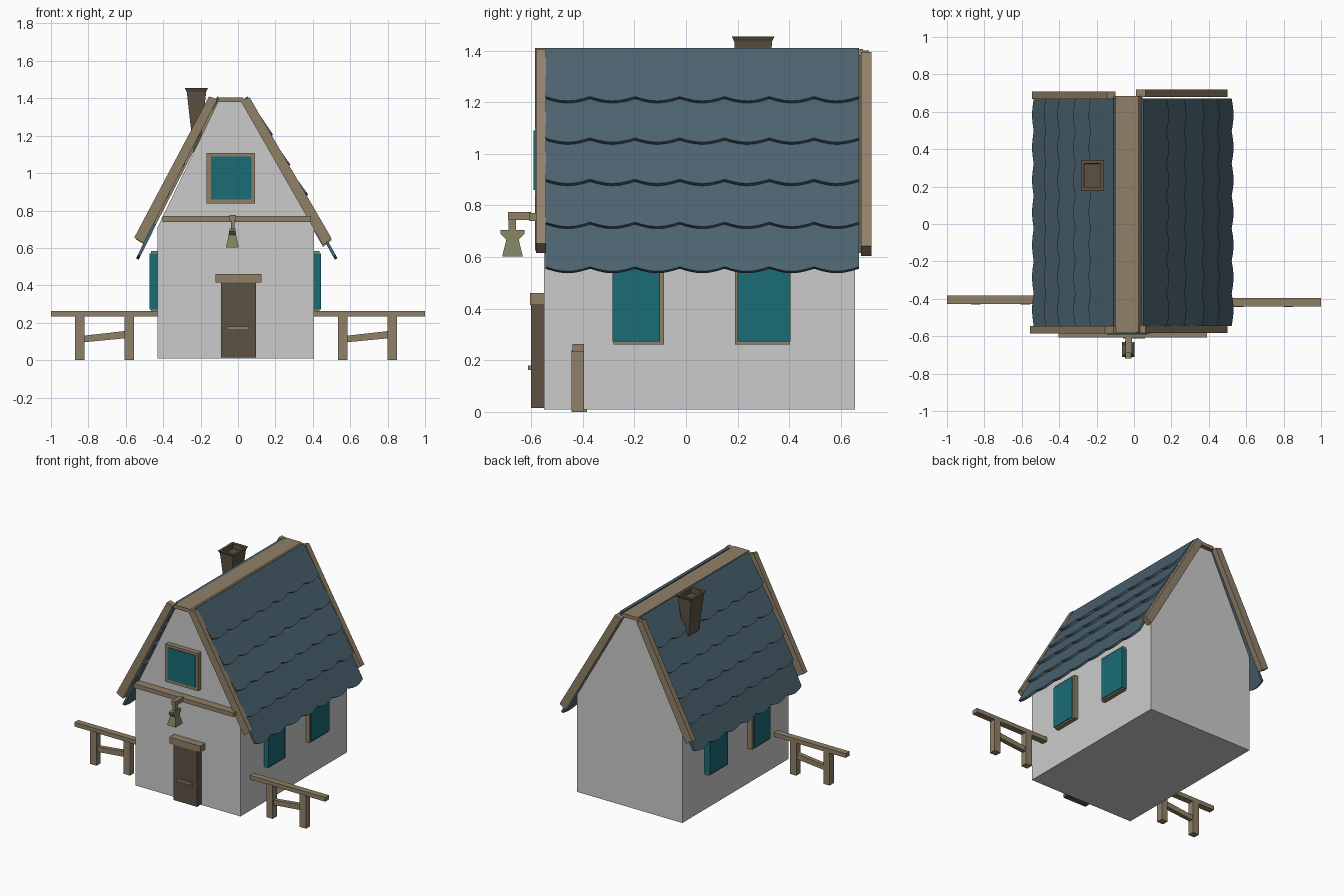
import bpy, bmesh, math
from mathutils import Vector

if "Cube" in bpy.data.objects:
    bpy.data.objects.remove(bpy.data.objects["Cube"])


def material(name, rgb):
    m = bpy.data.materials.new(name)
    m.diffuse_color = (*rgb, 1)
    m.use_nodes = True
    m.node_tree.nodes["Principled BSDF"].inputs["Base Color"].default_value = m.diffuse_color
    return m


WOOD = material("wood", (0.28, 0.22, 0.14))
DARK = material("dark_wood", (0.11, 0.085, 0.055))
TILE = material("roof_tile", (0.07, 0.125, 0.16))
GLASS = material("window_glass", (0.01, 0.15, 0.18))
BRASS = material("brass", (0.22, 0.22, 0.12))


def finish(name, bm, mat):
    bmesh.ops.recalc_face_normals(bm, faces=bm.faces)
    me = bpy.data.meshes.new(name)
    bm.to_mesh(me)
    bm.free()
    ob = bpy.data.objects.new(name, me)
    bpy.context.collection.objects.link(ob)
    if mat:
        me.materials.append(mat)
    return ob


def prism(name, outline, offset, mat=None):
    """Polygon of 3D points swept along an offset vector."""
    bm = bmesh.new()
    face = bm.faces.new([bm.verts.new(p) for p in outline])
    new = bmesh.ops.extrude_face_region(bm, geom=[face])["geom"]
    verts = [v for v in new if isinstance(v, bmesh.types.BMVert)]
    bmesh.ops.translate(bm, verts=verts, vec=Vector(offset))
    return finish(name, bm, mat)


def profile(name, xz, y0, y1, mat=None):
    return prism(name, [(x, y0, z) for x, z in xz], (0, y1 - y0, 0), mat)


def box(name, x, y, z, mat):
    xz = [(x[0], z[0]), (x[1], z[0]), (x[1], z[1]), (x[0], z[1])]
    return profile(name, xz, y[0], y[1], mat)


def loft(name, cx, cy, rings, mat):
    """Stack of rectangles (z, half width x, half width y)."""
    bm = bmesh.new()
    rows = [[bm.verts.new((cx + a * hx, cy + b * hy, z))
             for a, b in ((-1, -1), (1, -1), (1, 1), (-1, 1))]
            for z, hx, hy in rings]
    for lo, hi in zip(rows, rows[1:]):
        for i in range(4):
            j = (i + 1) % 4
            bm.faces.new((lo[i], lo[j], hi[j], hi[i]))
    bm.faces.new(rows[0])
    bm.faces.new(rows[-1])
    return finish(name, bm, mat)


# House body with gable ends
profile("house_walls", [(-0.43, 0.01), (0.405, 0.01), (0.405, 0.71), (0.03, 1.385),
                        (-0.105, 1.385), (-0.43, 0.71)], -0.55, 0.655)

# Ridge cap
profile("ridge_cap", [(-0.115, 1.38), (0.045, 1.38), (0.025, 1.405), (-0.095, 1.405)],
        -0.58, 0.685, WOOD)


# Roof: overlapping rows of scalloped tiles
def tile_row(name, top, bottom, side, y0=-0.545, y1=0.67, scallops=7, steps=6):
    top, bottom = Vector(top), Vector(bottom)
    slope = (bottom - top).normalized()
    normal = Vector((-slope.y, slope.x)) * side
    pts = [(y1, top), (y0, top)]
    n = scallops * steps
    for i in range(n + 1):
        bulge = math.sin(math.pi * (i % steps) / steps)
        pts.append((y0 + (y1 - y0) * i / n, bottom - slope * 0.02 * (1 - bulge)))
    prism(name, [(p.x, y, p.y) for y, p in pts],
          (-normal.x * 0.016, 0, -normal.y * 0.016), TILE)


ROWS_Z = [1.41, 1.205, 1.045, 0.885, 0.718, 0.545]
for label, side, xs in (("right", 1, [0.05, 0.187, 0.28, 0.375, 0.457, 0.532]),
                        ("left", -1, [-0.11, -0.243, -0.325, -0.41, -0.482, -0.545])):
    for k in range(5):
        top = (xs[k] - side * (0.0 if k == 0 else 0.03), ROWS_Z[k] + (0 if k == 0 else 0.015))
        tile_row(f"{label}_roof_row_{k + 1}", top, (xs[k + 1], ROWS_Z[k + 1]), side)

# Barge boards along the gable edges
RIGHT = [(0.062, 1.405), (0.50, 0.652), (0.455, 0.615), (0.012, 1.39)]
LEFT = [(-0.155, 1.41), (-0.555, 0.655), (-0.505, 0.625), (-0.11, 1.395)]
profile("front_right_barge_board", RIGHT, -0.582, -0.543, WOOD)
profile("front_left_barge_board", LEFT, -0.585, -0.545, WOOD)
profile("back_right_barge_board", [(x, z - 0.01) for x, z in RIGHT], 0.678, 0.718, WOOD)
profile("back_left_barge_board", [(x + 0.01, z - 0.01) for x, z in LEFT], 0.668, 0.708, WOOD)

# Chimney, flared upward with a hollow cap
loft("chimney", -0.222, 0.26, [(1.08, 0.012, 0.055), (1.435, 0.052, 0.073), (1.455, 0.062, 0.083),
                               (1.455, 0.044, 0.063), (1.42, 0.042, 0.061)], DARK)

# Door
box("door", (-0.09, 0.095), (-0.60, -0.545), (0.015, 0.42), DARK)
box("door_lintel", (-0.12, 0.125), (-0.605, -0.545), (0.415, 0.46), WOOD)
box("door_handle", (-0.06, 0.06), (-0.612, -0.60), (0.162, 0.18), WOOD)

# Attic window
box("attic_window_frame", (-0.168, 0.092), (-0.585, -0.545), (0.838, 1.108), WOOD)
box("attic_window_glass", (-0.145, 0.073), (-0.59, -0.58), (0.86, 1.09), GLASS)

# Side windows
for label, side, wall in (("right", 1, 0.40), ("left", -1, 0.43)):
    for k, (f0, f1, g0, g1) in enumerate(((-0.28, -0.085, -0.285, -0.1),
                                          (0.19, 0.402, 0.2, 0.405))):
        xf = sorted((side * (wall - 0.01), side * (wall + 0.036)))
        xg = sorted((side * wall, side * (wall + 0.043)))
        box(f"{label}_window_frame_{k + 1}", xf, (f0, f1), (0.262, 0.583), WOOD)
        box(f"{label}_window_glass_{k + 1}", xg, (g0, g1), (0.272, 0.57), GLASS)

# Front beam with hanging bell
box("front_beam", (-0.403, 0.39), (-0.608, -0.545), (0.74, 0.77), WOOD)
box("bell_bracket", (-0.045, -0.012), (-0.69, -0.60), (0.743, 0.775), WOOD)
box("bell_hanger", (-0.038, -0.02), (-0.687, -0.658), (0.70, 0.75), WOOD)
loft("bell", -0.03, -0.672, [(0.602, 0.034, 0.04), (0.668, 0.02, 0.024),
                             (0.69, 0.017, 0.046), (0.705, 0.015, 0.047)], BRASS)

# Fences on both sides
for label, y, rail, inner in (("right", -0.418, (0.40, 1.0), 0.535),
                              ("left", -0.405, (-1.0, -0.425), -0.872)):
    box(f"{label}_fence_rail", rail, (y - 0.022, y + 0.022), (0.233, 0.263), WOOD)
    for k, x in enumerate((inner, inner + 0.265)):
        box(f"{label}_fence_post_{k + 1}", (x, x + 0.05), (y - 0.025, y + 0.022), (0.0, 0.24), WOOD)
    profile(f"{label}_fence_brace", [(inner + 0.04, 0.095), (inner + 0.27, 0.117),
                                     (inner + 0.27, 0.156), (inner + 0.04, 0.13)],
            y - 0.015, y + 0.015, WOOD)
